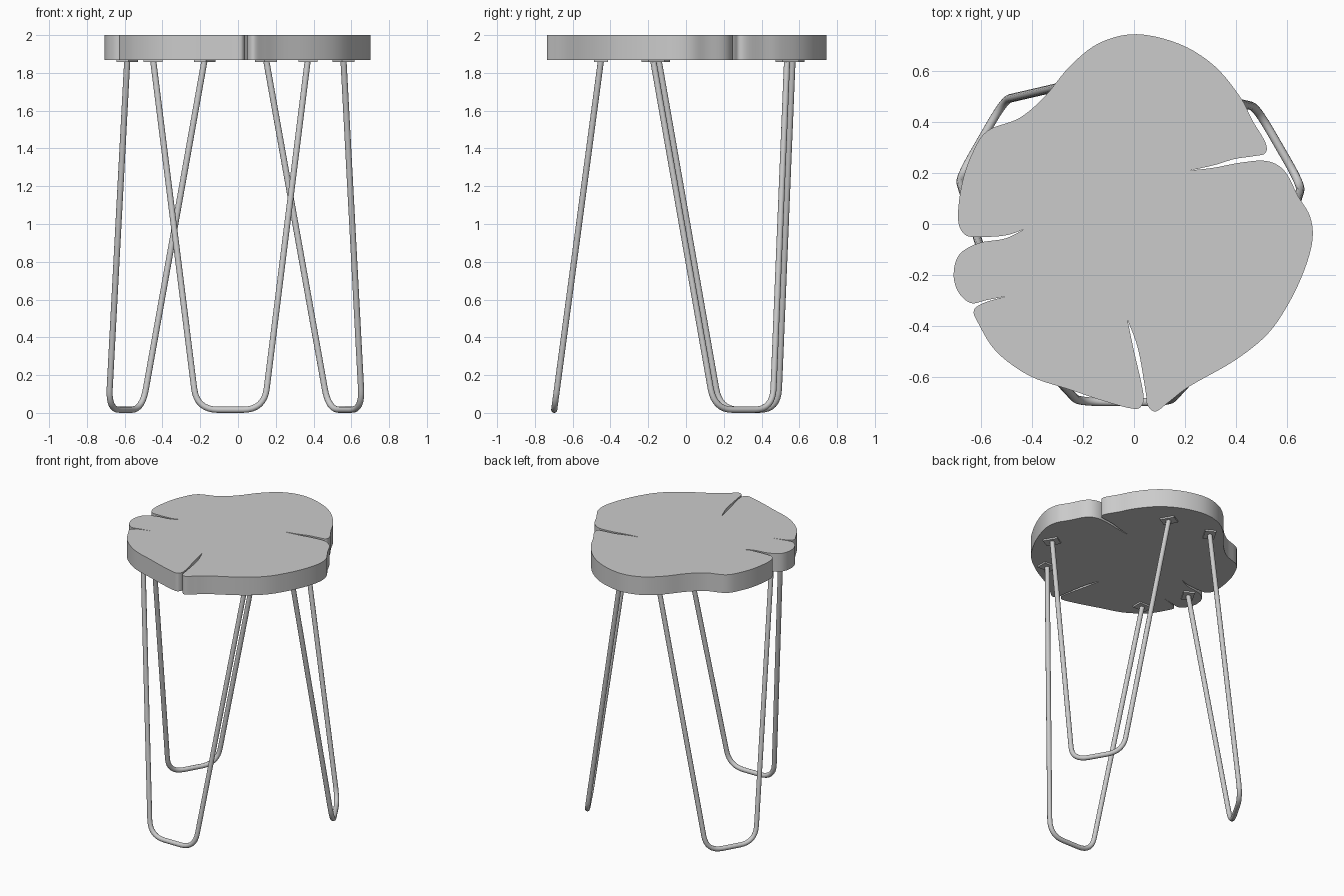
import bpy, bmesh, math
from mathutils import Vector, Matrix

if "Cube" in bpy.data.objects:
    bpy.data.objects.remove(bpy.data.objects["Cube"])

TOP, UNDER, ROD = 2.0, 1.868, 0.0165

# Live-edge outline, clockwise, split at the sharp inner tips of the four cracks
TIPS = [(0.22, 0.21), (-0.025, -0.377), (-0.5, -0.283), (-0.43, -0.02)]
RUNS = [
    [(0.315, 0.221), (0.415, 0.24), (0.52, 0.247), (0.59, 0.208), (0.643, 0.11), (0.69, 0.03),
     (0.70, -0.06), (0.67, -0.175), (0.61, -0.305), (0.525, -0.43), (0.395, -0.535),
     (0.22, -0.635), (0.14, -0.695), (0.085, -0.735), (0.053, -0.71), (0.046, -0.66), (0.016, -0.49)],
    [(-0.002, -0.49), (0.036, -0.66), (0.03, -0.712), (-0.005, -0.724), (-0.115, -0.695),
     (-0.25, -0.65), (-0.41, -0.595), (-0.54, -0.50), (-0.61, -0.39), (-0.628, -0.34), (-0.59, -0.31)],
    [(-0.58, -0.299), (-0.64, -0.31), (-0.69, -0.265), (-0.707, -0.195), (-0.685, -0.12),
     (-0.61, -0.075), (-0.505, -0.057)],
    [(-0.505, -0.045), (-0.615, -0.051), (-0.665, -0.04), (-0.69, 0.02), (-0.675, 0.155),
     (-0.635, 0.275), (-0.575, 0.365), (-0.45, 0.415), (-0.35, 0.50), (-0.25, 0.62),
     (-0.135, 0.71), (0.01, 0.744), (0.18, 0.705), (0.315, 0.62), (0.415, 0.50),
     (0.465, 0.405), (0.515, 0.32), (0.515, 0.278), (0.47, 0.266), (0.395, 0.255), (0.315, 0.231)],
]


def spline(points, steps=5):
    """Catmull-Rom samples through the points, without the last one."""
    p = [Vector(q) for q in points]
    p = [p[0]] + p + [p[-1]]
    out = []
    for a, b, c, d in zip(p, p[1:], p[2:], p[3:]):
        for i in range(steps):
            t = i / steps
            out.append(0.5 * (2 * b + (c - a) * t + (2 * a - 5 * b + 4 * c - d) * t * t
                              + (3 * b - a - 3 * c + d) * t ** 3))
    return out


def finish(obj, angle=35):
    bpy.ops.object.select_all(action='DESELECT')
    obj.select_set(True)
    bpy.context.view_layer.objects.active = obj
    if obj.type == 'CURVE':
        bpy.ops.object.convert(target='MESH')
    bpy.ops.object.shade_smooth_by_angle(angle=math.radians(angle))


def add_mesh(name, bm):
    bmesh.ops.recalc_face_normals(bm, faces=bm.faces[:])
    me = bpy.data.meshes.new(name)
    bm.to_mesh(me)
    bm.free()
    obj = bpy.data.objects.new(name, me)
    bpy.context.collection.objects.link(obj)
    finish(obj)


# Wood slice top
outline = []
for i, run in enumerate(RUNS):
    outline += spline([TIPS[i]] + run + [TIPS[(i + 1) % 4]])
bm = bmesh.new()
face = bm.faces.new([bm.verts.new((v.x, v.y, UNDER)) for v in outline])
ext = bmesh.ops.extrude_face_region(bm, geom=[face], use_keep_orig=True)
bmesh.ops.translate(bm, vec=(0, 0, TOP - UNDER),
                    verts=[g for g in ext['geom'] if isinstance(g, bmesh.types.BMVert)])
add_mesh("wood_slice_top", bm)

# Hairpin legs: half path in the leg plane as (sideways, height), mirrored
top_pt, corner, flat = Vector((0.41, UNDER + 0.005)), Vector((0.178, ROD)), Vector((0.065, ROD))
bend = corner + (top_pt - corner).normalized() * 0.113
half = [top_pt] + [bend * (1 - t) ** 2 + corner * 2 * t * (1 - t) + flat * t * t
                   for t in [k / 8 for k in range(9)]]
path = half + [Vector((-p.x, p.y)) for p in reversed(half)]


def lean(z):
    return -0.685 + 0.25 * z / UNDER


for name, angle, off in [("front", 0, (-0.04, -0.015)), ("right", 120, (-0.023, -0.037)),
                         ("left", 240, (-0.005, -0.008))]:
    place = Matrix.Translation((*off, 0)) @ Matrix.Rotation(math.radians(angle), 4, 'Z')
    cu = bpy.data.curves.new(name + "_hairpin_leg", 'CURVE')
    cu.dimensions = '3D'
    cu.bevel_depth = ROD
    cu.bevel_resolution = 4
    cu.use_fill_caps = True
    sp = cu.splines.new('POLY')
    sp.points.add(len(path) - 1)
    for pt, p in zip(sp.points, path):
        pt.co = (*(place @ Vector((p.x, lean(p.y), p.y))), 1)
    leg = bpy.data.objects.new(name + "_hairpin_leg", cu)
    bpy.context.collection.objects.link(leg)
    finish(leg, 50)

    # Mounting plates under the top, one per rod end
    bm = bmesh.new()
    for s in (-1, 1):
        m = place @ Matrix.Translation((s * 0.41, lean(UNDER), UNDER - 0.004))
        bmesh.ops.create_cube(bm, size=1, matrix=m @ Matrix.Diagonal((0.10, 0.075, 0.014, 1)))
    add_mesh(name + "_mounting_plates", bm)
